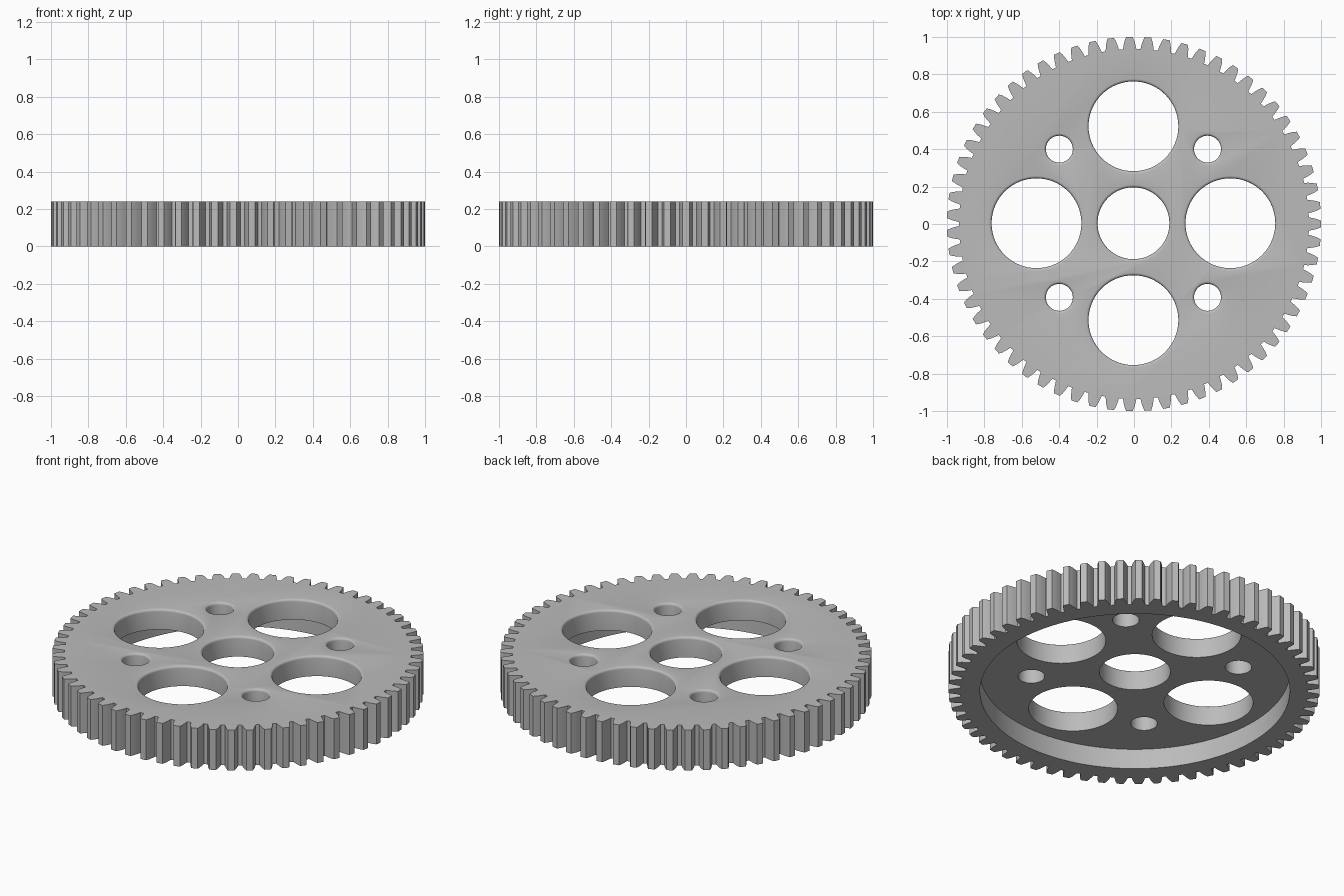
import bpy
import bmesh
from math import sin, cos, pi, radians

cube = bpy.data.objects.get("Cube")
if cube:
    bpy.data.objects.remove(cube, do_unlink=True)

TEETH = 63
HEIGHT = 0.24
WEB_BOTTOM = 0.12
CX, CY = -0.003, 0.004   # shared centre of the bores

grey = bpy.data.materials.new("plain_grey")
grey.use_nodes = True
colour = (0.5, 0.5, 0.5, 1)
grey.diffuse_color = colour
grey.node_tree.nodes["Principled BSDF"].inputs["Base Color"].default_value = colour


def add_object(name, bm):
    bmesh.ops.recalc_face_normals(bm, faces=bm.faces)
    mesh = bpy.data.meshes.new(name)
    bm.to_mesh(mesh)
    bm.free()
    mesh.materials.append(grey)
    obj = bpy.data.objects.new(name, mesh)
    bpy.context.collection.objects.link(obj)
    return obj


def turned_cutter(name, x, y, profile, sides):
    """Closed solid of revolution from (radius, z) pairs."""
    bm = bmesh.new()
    rings = [[bm.verts.new((x + r * cos(2 * pi * i / sides),
                            y + r * sin(2 * pi * i / sides), z))
              for i in range(sides)] for r, z in profile]
    for low, high in zip(rings, rings[1:]):
        for i in range(sides):
            j = (i + 1) % sides
            bm.faces.new((low[i], low[j], high[j], high[i]))
    bm.faces.new(rings[0])
    bm.faces.new(rings[-1])
    return add_object(name, bm)


def bore(name, x, y, r, sides, rim=0.014):
    """Through hole with a rounded upper rim."""
    arc = [(r + rim * (1 - cos(a)), HEIGHT - rim + rim * sin(a))
           for a in (radians(22.5 * k) for k in range(5))]
    return turned_cutter(name, CX + x, CY + y,
                         [(r, -0.1)] + arc + [(r + rim, HEIGHT + 0.1)], sides)


# Toothed blank: half tooth given as radius and half angle in degrees
flank = [(0.935, 2.2), (0.96, 1.85), (0.98, 1.5), (1.0, 1.0)]
tooth = [(r, -a) for r, a in flank] + [(r, a) for r, a in reversed(flank)]
bm = bmesh.new()
outline = []
for t in range(TEETH):
    for r, a in tooth:
        angle = 2 * pi * t / TEETH + radians(a)
        outline.append(bm.verts.new((r * cos(angle), r * sin(angle), 0)))
base = bm.faces.new(outline)
raised = bmesh.ops.extrude_face_region(bm, geom=[base], use_keep_orig=True)
bmesh.ops.translate(bm, vec=(0, 0, HEIGHT),
                    verts=[g for g in raised["geom"] if isinstance(g, bmesh.types.BMVert)])
gear = add_object("spur_gear", bm)

# Underside recess, centre bore, four large openings and four bolt holes
cutters = [turned_cutter("recess_cutter", CX, CY,
                         [(0.835, -0.1), (0.835, WEB_BOTTOM)], 128),
           bore("centre_cutter", 0, 0, 0.192, 64)]
for k in range(4):
    a = k * pi / 2
    cutters.append(bore("opening_cutter", 0.518 * cos(a), 0.518 * sin(a), 0.24, 64))
    a += pi / 4
    cutters.append(bore("bolt_cutter", 0.56 * cos(a), 0.56 * sin(a), 0.072, 40))

for cutter in cutters:
    cutter.hide_render = True
    cut = gear.modifiers.new(cutter.name, "BOOLEAN")
    cut.operation = "DIFFERENCE"
    cut.solver = "EXACT"
    cut.object = cutter

# Bake the cuts and drop the cutters
depsgraph = bpy.context.evaluated_depsgraph_get()
result = bpy.data.meshes.new_from_object(gear.evaluated_get(depsgraph))
gear.modifiers.clear()
gear.data = result
result.name = "spur_gear"
result.materials.clear()
result.materials.append(grey)
for cutter in cutters:
    bpy.data.objects.remove(cutter, do_unlink=True)

bpy.ops.object.select_all(action="DESELECT")
gear.select_set(True)
bpy.context.view_layer.objects.active = gear
bpy.ops.object.shade_smooth_by_angle(angle=radians(30))
